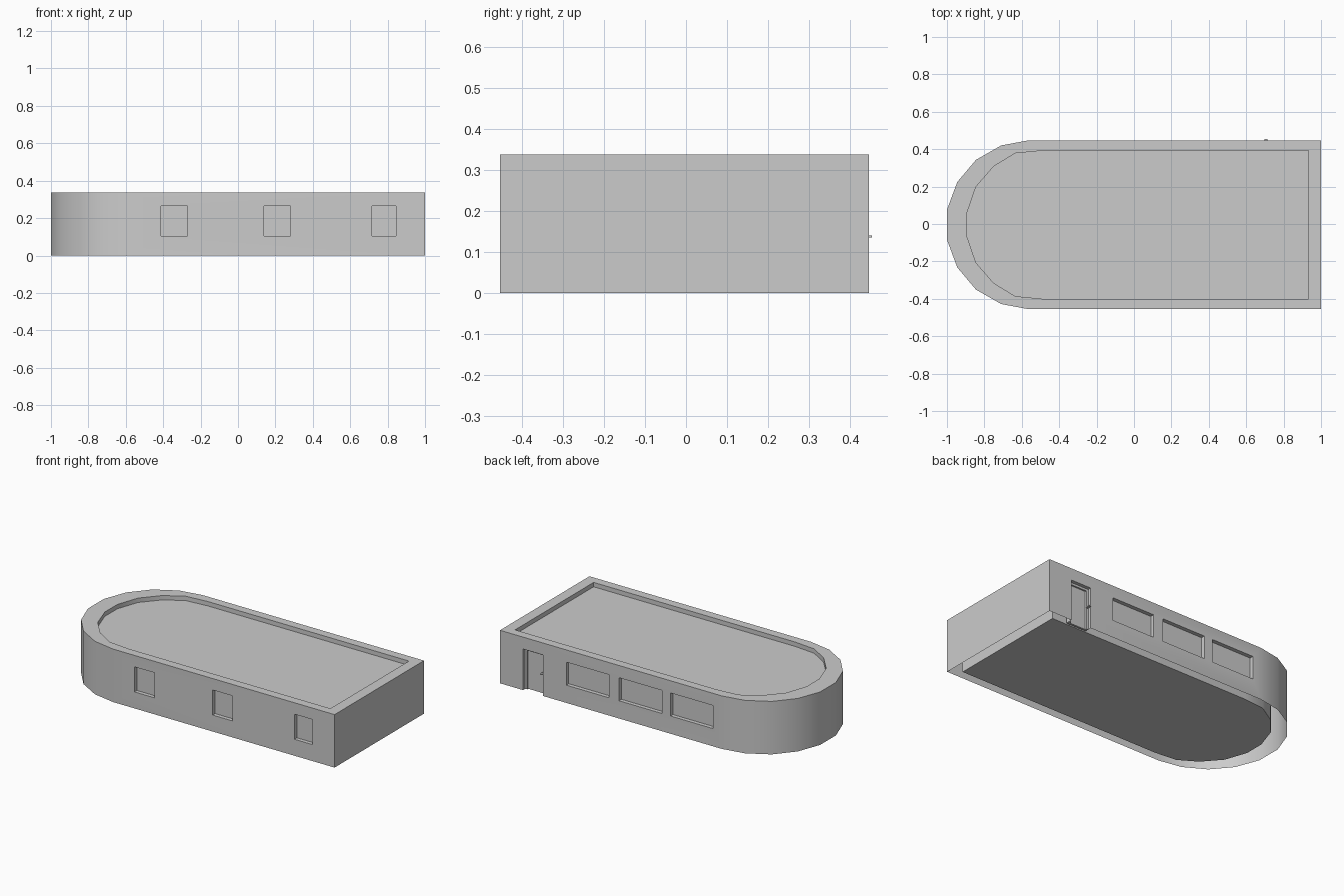
import bpy, bmesh

if "Cube" in bpy.data.objects:
    bpy.data.objects.remove(bpy.data.objects["Cube"])

YC, H, ROOF = -0.004, 0.338, 0.31
BACK, FRONT = YC + 0.451, YC - 0.451

# Upper half outlines, square end to rounded end
OUTER = [(1, .451), (-.565, .451), (-.71, .424), (-.845, .347), (-.945, .228), (-1, .08)]
INNER = [(.932, .396), (-.49, .396), (-.635, .382), (-.75, .312), (-.845, .203), (-.893, .063)]


def outline(half):
    pts = half + [(x, -y) for x, y in reversed(half)]
    return [(x, y + YC) for x, y in pts]


def finish(name, bm):
    bmesh.ops.recalc_face_normals(bm, faces=bm.faces)
    me = bpy.data.meshes.new(name)
    bm.to_mesh(me)
    bm.free()
    ob = bpy.data.objects.new(name, me)
    bpy.context.collection.objects.link(ob)
    return ob


def plate(name, pts, z):
    me = bpy.data.meshes.new(name)
    me.from_pydata([(x, y, z) for x, y in pts], [], [list(range(len(pts)))])
    ob = bpy.data.objects.new(name, me)
    bpy.context.collection.objects.link(ob)
    return ob


def box(name, x0, x1, y0, y1, z0, z1):
    bm = bmesh.new()
    bmesh.ops.create_cube(bm, size=1)
    for v in bm.verts:
        v.co = ((x0 + x1) / 2 + v.co.x * (x1 - x0),
                (y0 + y1) / 2 + v.co.y * (y1 - y0),
                (z0 + z1) / 2 + v.co.z * (z1 - z0))
    return finish(name, bm)


# Ring of walls with a rounded end
bm = bmesh.new()
rings = [[bm.verts.new((x, y, z)) for x, y in outline(half)]
         for half, z in ((OUTER, 0), (OUTER, H), (INNER, H), (INNER, 0))]
for k in range(4):
    a, b = rings[k], rings[(k + 1) % 4]
    for i in range(len(a)):
        j = (i + 1) % len(a)
        bm.faces.new((a[i], a[j], b[j], b[i]))
walls = finish("walls", bm)

# Window and door recesses cut into the walls
D = 0.025
cutters = [box("window_cutter", x0, x1, FRONT - .1, FRONT + D, .105, .265)
           for x0, x1 in ((-.412, -.27), (.14, .28), (.717, .846))]
cutters += [box("window_cutter", x0, x1, BACK - D, BACK + .1, .113, .26)
            for x0, x1 in ((.23, .532), (-.145, .16), (-.505, -.204))]
cutters.append(box("door_cutter", .695, .837, BACK - .045, BACK + .1, -.1, .262))
bpy.context.view_layer.objects.active = walls
for c in cutters:
    m = walls.modifiers.new("recess", 'BOOLEAN')
    m.object = c
    m.operation = 'DIFFERENCE'
    m.solver = 'EXACT'
    bpy.ops.object.modifier_apply(modifier=m.name)
for c in cutters:
    bpy.data.objects.remove(c)

# Walls are hollow: open the underside
bm = bmesh.new()
bm.from_mesh(walls.data)
under = [f for f in bm.faces if all(abs(v.co.z) < 1e-4 for v in f.verts)]
bmesh.ops.delete(bm, geom=under, context='FACES')
bm.to_mesh(walls.data)
bm.free()
walls.select_set(True)
bpy.ops.object.shade_smooth_by_angle(angle=0.6)

# Sunken roof and ground floor
plate("roof", outline(INNER), ROOF)
plate("floor", outline(INNER), 0)

# Door with frame and handle
yd = BACK - .045
box("door_frame_left", .823, .837, yd, BACK - .022, 0, .262)
box("door_frame_right", .695, .709, yd, BACK - .022, 0, .262)
box("door_frame_top", .709, .823, yd, BACK - .022, .248, .262)
box("door_leaf", .709, .823, yd, BACK - .032, 0, .248)
box("door_handle", .699, .713, BACK - .022, .455, .135, .14)
